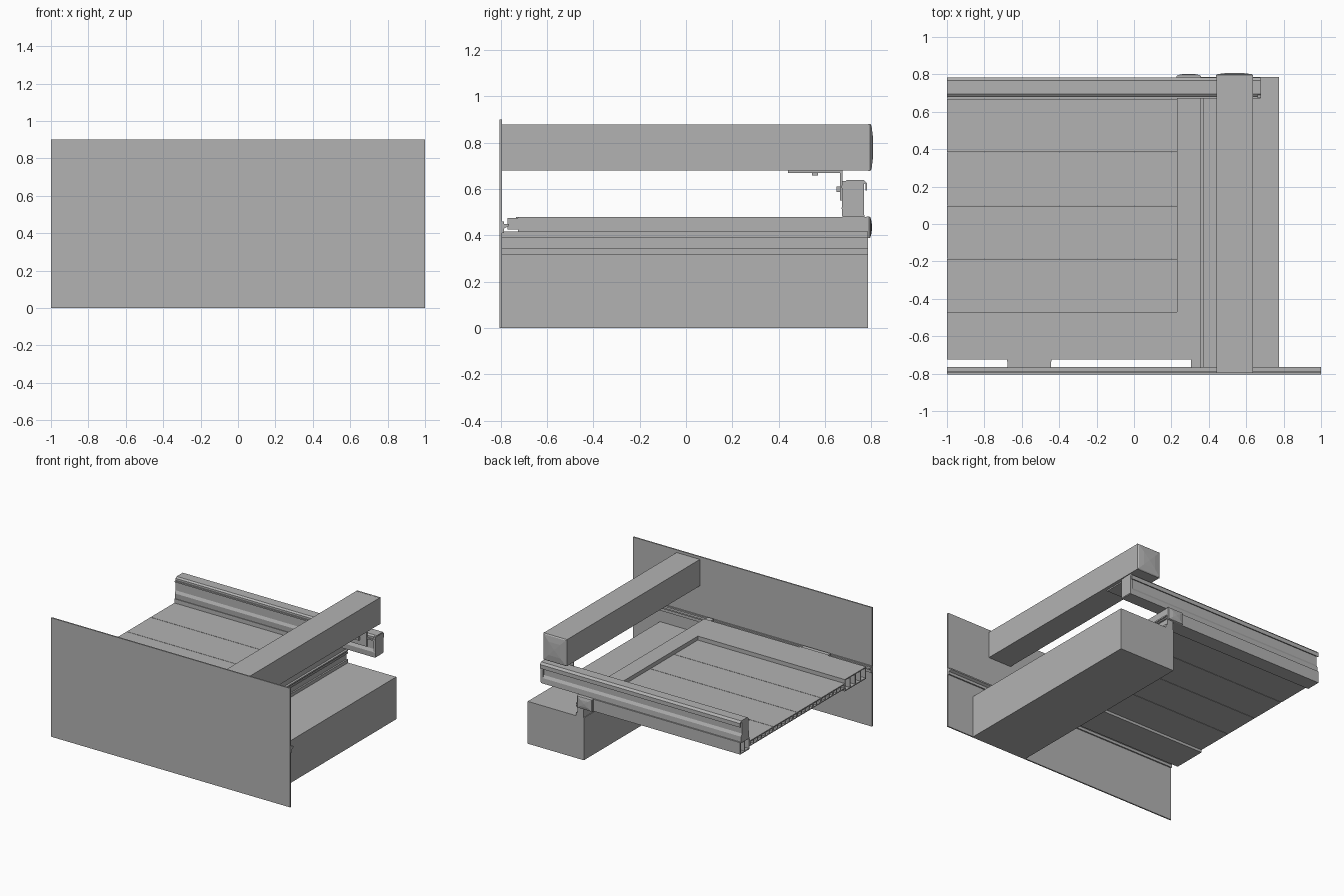
import bpy
import bmesh

cube = bpy.data.objects.get("Cube")
if cube:
    bpy.data.objects.remove(cube, do_unlink=True)

grey = bpy.data.materials.new("light grey")
grey.use_nodes = True
colour = (0.45, 0.45, 0.45, 1)
grey.diffuse_color = colour
grey.node_tree.nodes["Principled BSDF"].inputs["Base Color"].default_value = colour


def finish(name, bm):
    bmesh.ops.recalc_face_normals(bm, faces=bm.faces)
    mesh = bpy.data.meshes.new(name)
    bm.to_mesh(mesh)
    bm.free()
    mesh.materials.append(grey)
    obj = bpy.data.objects.new(name, mesh)
    bpy.context.collection.objects.link(obj)
    return obj


def add_box(bm, x, y, z):
    corners = bmesh.ops.create_cube(bm, size=1)["verts"]
    for v in corners:
        v.co = [r[0] if c < 0 else r[1] for c, r in zip(v.co, (x, y, z))]


def box(name, x, y, z):
    bm = bmesh.new()
    add_box(bm, x, y, z)
    return finish(name, bm)


def extrude_x(name, profile, x0, x1):
    """Sweep a closed (y, z) profile along x."""
    bm = bmesh.new()
    face = bm.faces.new([bm.verts.new((x0, y, z)) for y, z in profile])
    moved = bmesh.ops.extrude_face_region(bm, geom=[face])["geom"]
    # the starting face stays as the near end
    bmesh.ops.translate(bm, vec=(x1 - x0, 0, 0),
                        verts=[g for g in moved if isinstance(g, bmesh.types.BMVert)])
    if len([f for f in bm.faces if len(f.verts) == len(profile)]) < 2:
        bm.faces.new([v for v in bm.verts if v.co.x == x0])
    return finish(name, bm)


def hollow(name, x, y, z, cells, wall=0.007):
    """Open-ended extrusion along x with upright webs."""
    bm = bmesh.new()
    add_box(bm, x, y, (z[0], z[0] + wall))
    add_box(bm, x, y, (z[1] - wall, z[1]))
    for i in range(cells + 1):
        y0 = y[0] + (y[1] - y[0] - wall) * i / cells
        add_box(bm, x, (y0, y0 + wall), (z[0] + wall, z[1] - wall))
    return finish(name, bm)


def domed_cap(name, x, y, z):
    """Rectangular end cap bulging towards the back."""
    bm = bmesh.new()
    cx, cz = sum(x) / 2, sum(z) / 2
    hx, hz = (x[1] - x[0]) / 2, (z[1] - z[0]) / 2
    rings = []
    for scale, depth in ((1, 0), (1, 0.45), (0.93, 0.7), (0.5, 0.93), (0.05, 1)):
        yy = y[0] + (y[1] - y[0]) * depth
        rings.append([bm.verts.new((cx + sx * hx * scale, yy, cz + sz * hz * scale))
                      for sx, sz in ((-1, -1), (1, -1), (1, 1), (-1, 1))])
    for a, b in zip(rings, rings[1:]):
        for i in range(4):
            j = (i + 1) % 4
            bm.faces.new((a[i], a[j], b[j], b[i]))
    bm.faces.new(rings[0])
    bm.faces.new(rings[-1])
    return finish(name, bm)


# Front panel with the ledge strip on its back
box("front_panel", (-1, 1), (-0.805, -0.795), (0, 0.9))
extrude_x("panel_ledge", [(-0.795, 0.41), (-0.785, 0.41), (-0.785, 0.43), (-0.765, 0.44),
                          (-0.765, 0.45), (-0.785, 0.45), (-0.785, 0.46), (-0.795, 0.46)], -1, 1)

# Lower block and the grooved channel standing on it
box("lower_block", (0.305, 0.775), (-0.795, 0.785), (0, 0.32))
box("channel_base", (0.31, 0.372), (-0.795, 0.785), (0.32, 0.345))
box("channel_wall", (0.31, 0.36), (-0.795, 0.785), (0.345, 0.39))
for z in (0.39, 0.408):
    box("channel_lip", (0.355, 0.372), (-0.795, 0.785), (z, z + 0.01))
box("channel_web", (0.355, 0.366), (-0.795, 0.785), (0.39, 0.415))

# Upper post and its cap
box("upper_post", (0.44, 0.635), (-0.795, 0.79), (0.68, 0.88))
domed_cap("upper_post_cap", (0.439, 0.636), (0.785, 0.808), (0.679, 0.881))

# Cross beam at the end of the deck
box("cross_beam", (0.23, 0.355), (-0.725, 0.785), (0.39, 0.48))
domed_cap("cross_beam_cap", (0.228, 0.357), (0.78, 0.803), (0.388, 0.482))

# Hollow deck planks between thicker front and back members
seams = [-0.47 + 0.285 * i for i in range(5)]
for a, b in zip(seams, seams[1:]):
    hollow("deck_plank", (-1, 0.23), (a, b - 0.003), (0.41, 0.45), 6)
hollow("front_member", (-1, 0.23), (-0.725, -0.47), (0.39, 0.48), 4)
hollow("back_member", (-1, 0.23), (0.67, 0.78), (0.39, 0.48), 2)

# Back rail with a hooked top edge
extrude_x("back_rail", [(0.675, 0.48), (0.77, 0.48), (0.768, 0.52), (0.757, 0.54),
                        (0.757, 0.628), (0.775, 0.622), (0.775, 0.595), (0.782, 0.595),
                        (0.782, 0.625), (0.768, 0.64), (0.695, 0.64), (0.682, 0.63),
                        (0.682, 0.54), (0.672, 0.52)], -1, 0.675)
box("rail_lip", (-1, 0.675), (0.672, 0.684), (0.605, 0.615))
box("rail_end_plate", (0.66, 0.678), (0.674, 0.768), (0.485, 0.635))

# Angle bracket and bolts joining post and rail
box("bracket_arm", (0.47, 0.61), (0.44, 0.675), (0.67, 0.68))
box("bracket_leg", (0.47, 0.61), (0.665, 0.675), (0.55, 0.675))
box("arm_bolt", (0.525, 0.555), (0.545, 0.57), (0.658, 0.672))
box("leg_bolt", (0.525, 0.555), (0.65, 0.668), (0.587, 0.612))

# Clips between the deck and the front panel
box("front_clip", (-0.68, -0.44), (-0.735, -0.72), (0.425, 0.48))
box("front_clip_tongue", (-0.675, -0.445), (-0.77, -0.73), (0.45, 0.475))
box("beam_clip", (0.305, 0.355), (-0.77, -0.72), (0.425, 0.475))
